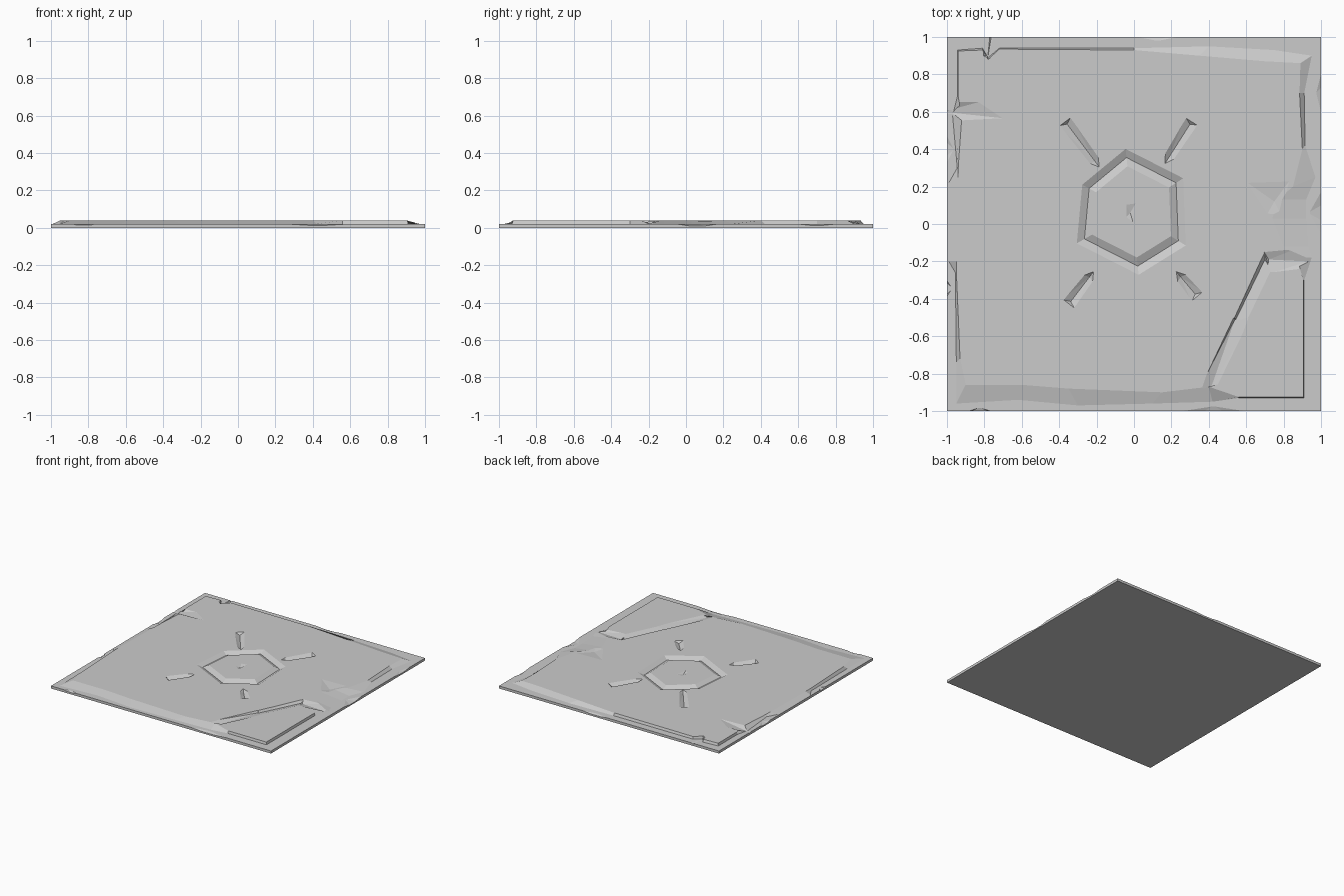
import bpy, bmesh
from mathutils import Vector

if "Cube" in bpy.data.objects:
    bpy.data.objects.remove(bpy.data.objects["Cube"])

TOP, MID = 0.04, 0.021


def make_object(name, bm):
    bmesh.ops.recalc_face_normals(bm, faces=bm.faces)
    mesh = bpy.data.meshes.new(name)
    bm.to_mesh(mesh)
    bm.free()
    ob = bpy.data.objects.new(name, mesh)
    bpy.context.collection.objects.link(ob)
    return ob


def hull(name, points):
    bm = bmesh.new()
    for p in points:
        bm.verts.new(p)
    res = bmesh.ops.convex_hull(bm, input=bm.verts)
    loose = {g for g in res["geom_interior"] + res["geom_unused"]
             if isinstance(g, bmesh.types.BMVert)}
    if loose:
        bmesh.ops.delete(bm, geom=list(loose), context='VERTS')
    return make_object(name, bm)


def loft(name, loops, caps):
    """Skin between closed loops; cap the ends or join them into a ring."""
    bm = bmesh.new()
    rows = [[bm.verts.new(p) for p in loop] for loop in loops]
    n = len(rows[0])
    pairs = list(zip(rows, rows[1:]))
    if not caps:
        pairs.append((rows[-1], rows[0]))
    for a, b in pairs:
        for i in range(n):
            j = (i + 1) % n
            bm.faces.new((a[i], a[j], b[j], b[i]))
    if caps:
        bm.faces.new(rows[0][::-1])
        bm.faces.new(rows[-1])
    return make_object(name, bm)


# Base slab
bm = bmesh.new()
bmesh.ops.create_cube(bm, size=1)
bmesh.ops.scale(bm, vec=(2, 2, MID), verts=bm.verts)
bmesh.ops.translate(bm, vec=(0, 0, MID / 2), verts=bm.verts)
tile = make_object("floor_tile", bm)

# Worn upper slab: top rim x, y and foot x, y around the edge
rim = [
    (-.90, -.86, -.95, -.96), (-.60, -.86, -.62, -.94), (-.35, -.88, -.30, -.97),
    (.15, -.90, .10, -.96), (.40, -.87, .42, -.95), (.56, -.925, .56, -.93),
    (.905, -.925, .91, -.93), (.905, -.30, .91, -.30), (.87, -.18, .95, -.18),
    (.80, -.12, .93, -.12), (.74, .03, .92, .03), (.77, .13, .92, .13),
    (.85, .20, .97, .25), (.90, .40, .915, .42), (.885, .70, .91, .70),
    (.89, .86, .95, .90), (.70, .87, .75, .93), (.35, .90, .40, .95),
    (0, .93, 0, .94), (-.72, .935, -.72, .94), (-.78, .88, -.78, .89),
    (-.81, .93, -.81, .94), (-.94, .925, -.945, .93), (-.94, .68, -.945, .68),
    (-.92, .58, -.97, .58), (-.94, .30, -.945, .30), (-.94, .25, -.99, .22),
    (-.95, -.20, -.99, -.20), (-.95, -.25, -.955, -.26), (-.93, -.72, -.95, -.74),
]
upper = loft("upper_slab", [[(c, d, .01) for a, b, c, d in rim],
                            [(c, d, MID) for a, b, c, d in rim],
                            [(a, b, TOP) for a, b, c, d in rim]], True)

cutters = []

# Hexagonal V groove
hexagon = [(-.04, .355), (.225, .22), (.237, -.09), (.02, -.225), (-.265, -.08), (-.24, .19)]
centre = Vector((-.01, .065))


def hex_loop(s, z):
    return [(*(centre + (Vector(p) - centre) * s), z) for p in hexagon]


cutters.append(loft("hex_groove", [hex_loop(1.2, .045), hex_loop(1, .02), hex_loop(.8, .045)], False))

# Four radiating V grooves
for p, q in [((-.19, .31), (-.37, .55)), ((.17, .33), (.31, .55)),
             ((-.22, -.26), (-.35, -.43)), ((.23, -.26), (.34, -.39))]:
    a, b = Vector(p), Vector(q)
    d = (b - a).normalized()
    n = Vector((-d.y, d.x)) * .042
    cutters.append(hull("ray_groove", [(*(a - d * .015), .044), (*(b + n), .044), (*(b - n), .044),
                                       (*(a + n * .8 + d * .04), .044), (*(a - n * .8 + d * .04), .044),
                                       (*(a + d * .03), .022), (*(b - d * .02), .022)]))


# Chips: opening outline at height z, then the deepest points
def chip(outline, deep, z=.044):
    cutters.append(hull("chip", [(x, y, z) for x, y in outline] + deep))


chip([(-.05, .12), (.02, .13), (0, -.01), (-.05, .03)], [(-.02, .06, .03)])
# Diagonal crack
chip([(.35, -.88), (.53, -.50), (.63, -.50), (.46, -.85)], [(.41, -.88, .026), (.54, -.51, .024)])
chip([(.53, -.51), (.70, -.14), (.74, -.26), (.62, -.51)], [(.545, -.51, .024), (.70, -.19, .022)])
chip([(.69, -.14), (.71, -.27), (.95, -.24), (.90, -.12)], [(.72, -.19, .024), (.93, -.2, .022)])
# Dents near the left and right edges
chip([(-1.02, .66), (-.80, .66), (-.65, .56), (-1.02, .54)], [(-.82, .59, .035), (-1.02, .60, .016)])
chip([(.55, .26), (.72, .17), (.86, .27), (.80, .02), (.70, .03)], [(.75, .12, .03)])
chip([(-.80, 1.02), (-.81, .90), (-.77, .88), (-.70, 1.02)], [(-.78, .90, .02), (-.76, 1.02, .014)])
# Broken edges of the base slab
for y0, y1, s, w in [(-.10, .22, 1, .07), (.50, .90, 1, .03), (.28, .52, -1, .04), (-.42, -.27, -1, .03)]:
    m = (y0 + y1) / 2
    chip([(s * 1.02, y0), (s * 1.02, y1), (s * (1 - w), m)],
         [(s * 1.02, m - .05, .006), (s * 1.02, m + .05, .006)], .023)
for x0, x1, s, w in [(.10, .75, -1, .03), (-.95, -.70, -1, .02), (-.10, .35, 1, .025)]:
    m = (x0 + x1) / 2
    chip([(x0, s * 1.02), (x1, s * 1.02), (m, s * (1 - w))],
         [(m - .08, s * 1.02, .007), (m + .08, s * 1.02, .007)], .023)

# Combine slabs, then carve
for other, op in [(upper, 'UNION')] + [(c, 'DIFFERENCE') for c in cutters]:
    mod = tile.modifiers.new(other.name, 'BOOLEAN')
    mod.operation, mod.solver, mod.object = op, 'EXACT', other
bpy.context.view_layer.objects.active = tile
for mod in list(tile.modifiers):
    bpy.ops.object.modifier_apply(modifier=mod.name)
for ob in [upper] + cutters:
    bpy.data.objects.remove(ob, do_unlink=True)
